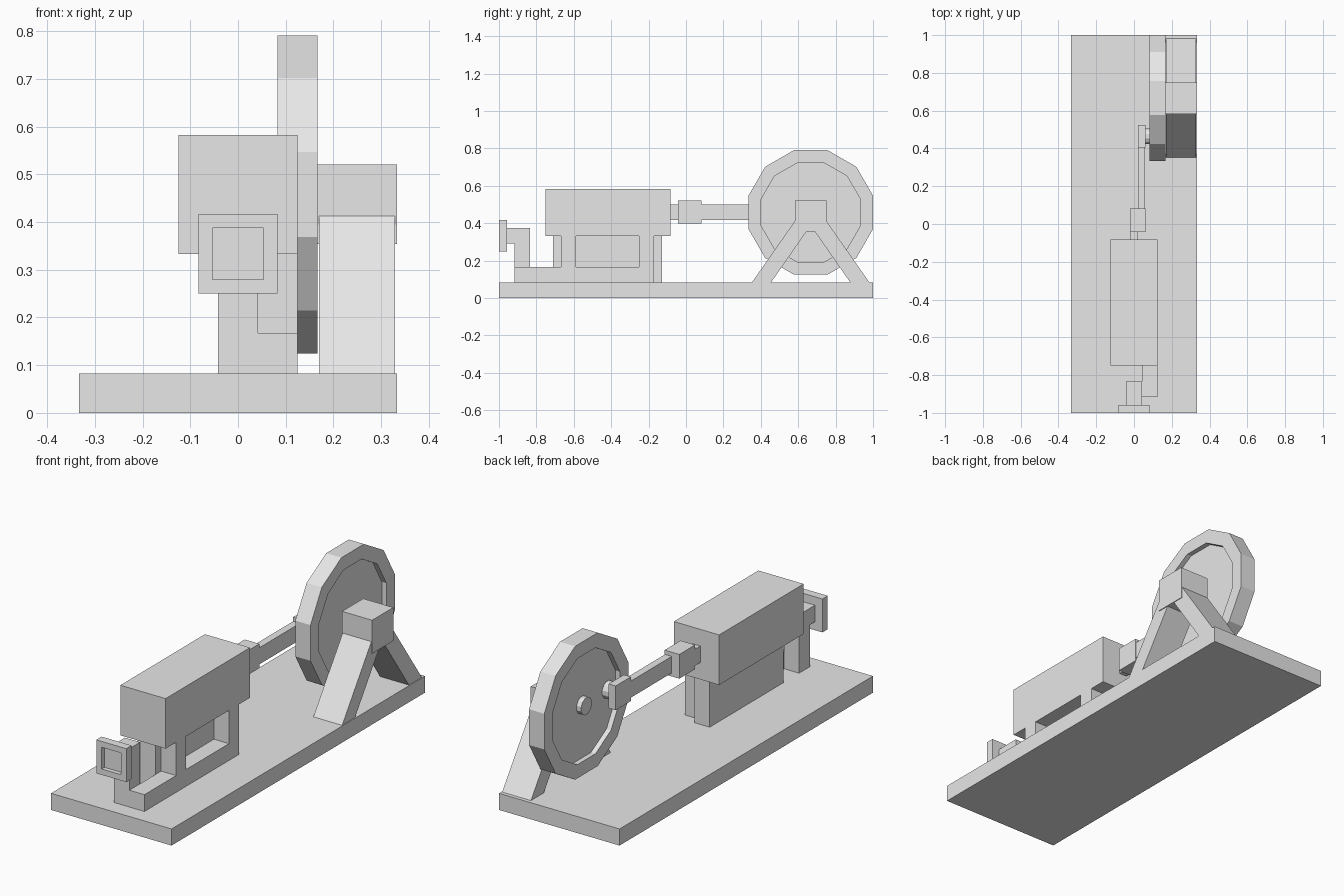
import bpy, bmesh, math
from mathutils import Vector

if "Cube" in bpy.data.objects:
    bpy.data.objects.remove(bpy.data.objects["Cube"])

grey = bpy.data.materials.new("plain grey")
grey.diffuse_color = (0.8, 0.8, 0.8, 1)
grey.use_nodes = True
grey.node_tree.nodes["Principled BSDF"].inputs["Base Color"].default_value = grey.diffuse_color


def finish(name, bm):
    bmesh.ops.recalc_face_normals(bm, faces=bm.faces)
    me = bpy.data.meshes.new(name)
    bm.to_mesh(me)
    bm.free()
    me.materials.append(grey)
    ob = bpy.data.objects.new(name, me)
    bpy.context.collection.objects.link(ob)
    return ob


def prism(bm, x0, x1, outline):
    """Extrude a (y, z) outline from x0 to x1."""
    face = bm.faces.new([bm.verts.new((x0, y, z)) for y, z in outline])
    ext = bmesh.ops.extrude_face_region(bm, geom=[face])["geom"]
    verts = [v for v in ext if isinstance(v, bmesh.types.BMVert)]
    bmesh.ops.translate(bm, verts=verts, vec=(x1 - x0, 0, 0))


def box(name, x, y, z):
    bm = bmesh.new()
    prism(bm, x[0], x[1], [(y[0], z[0]), (y[1], z[0]), (y[1], z[1]), (y[0], z[1])])
    return finish(name, bm)


def lathe(name, y, z, profile, sides=12):
    """Turn an (apothem, x) profile about an axis along x, flat side up."""
    bm = bmesh.new()
    k = 1 / math.cos(math.pi / sides)
    rings = []
    for r, x in profile:
        angles = [(i + 0.5) * math.tau / sides for i in range(sides)]
        rings.append([bm.verts.new((x, y + r * k * math.cos(a), z + r * k * math.sin(a)))
                      for a in angles])
    for a, b in zip(rings, rings[1:]):
        for i in range(sides):
            j = (i + 1) % sides
            bm.faces.new((a[i], a[j], b[j], b[i]))
    bm.faces.new(rings[0])
    bm.faces.new(rings[-1])
    return finish(name, bm)


# Base and cylinder block
box("base_plate", (-0.333, 0.333), (-1, 1), (0, 0.083))
box("cylinder_block", (-0.125, 0.125), (-0.75, -0.083), (0.333, 0.583))

# Cylinder supports: central web and side frame with an open window
box("central_support", (-0.042, 0.042), (-0.71, -0.127), (0.083, 0.333))
bm = bmesh.new()
prism(bm, 0.042, 0.125, [(-0.917, 0.083), (-0.17, 0.083), (-0.17, 0.333), (-0.25, 0.333),
                         (-0.25, 0.167), (-0.587, 0.167), (-0.587, 0.333),
                         (-0.667, 0.333), (-0.667, 0.167), (-0.917, 0.167)])
finish("side_frame", bm)

# Inlet pipe: post, neck and hollow flange
box("pipe_post", (-0.042, 0.042), (-0.917, -0.833), (0.083, 0.375))
box("pipe_neck", (-0.042, 0.042), (-0.958, -0.917), (0.292, 0.375))
bm = bmesh.new()
prism(bm, -0.083, 0.083, [(-1, 0.25), (-0.958, 0.25), (-0.958, 0.417), (-1, 0.417)])
bmesh.ops.recalc_face_normals(bm, faces=bm.faces)
front = [f for f in bm.faces if f.normal.y < -0.9]
bmesh.ops.inset_region(bm, faces=front, thickness=0.0415)
ext = bmesh.ops.extrude_discrete_faces(bm, faces=front)["faces"]
bmesh.ops.translate(bm, verts=ext[0].verts, vec=Vector((0, 0.022, 0)))
finish("pipe_flange", bm)

# Moving rods
box("piston_rod", (-0.021, 0.021), (-0.083, -0.04), (0.417, 0.5))
box("crosshead", (-0.021, 0.06), (-0.042, 0.083), (0.4, 0.521))
box("connecting_rod", (0.021, 0.058), (0.083, 0.405), (0.417, 0.5))
box("rod_end", (0.021, 0.06), (0.405, 0.525), (0.4, 0.521))
lathe("crank_pin", 0.465, 0.458, [(0.042, 0.06), (0.042, 0.11)])

# Flywheel with a recessed web on both sides, and its axle
lathe("flywheel", 0.667, 0.458, [(0.265, 0.108), (0.265, 0.083), (0.333, 0.083),
                                 (0.333, 0.167), (0.265, 0.167), (0.265, 0.142)])
lathe("axle", 0.667, 0.458, [(0.042, 0.083), (0.042, 0.18)])

# Bearing stand: block on two splayed legs
box("bearing_block", (0.167, 0.333), (0.583, 0.75), (0.354, 0.521))
leg = [(0.352, 0.083), (0.454, 0.083), (0.643, 0.354), (0.643, 0.413), (0.583, 0.413)]
for name, outline in (("front_leg", leg), ("back_leg", [(1.333 - y, z) for y, z in leg])):
    bm = bmesh.new()
    prism(bm, 0.17, 0.329, outline)
    finish(name, bm)
